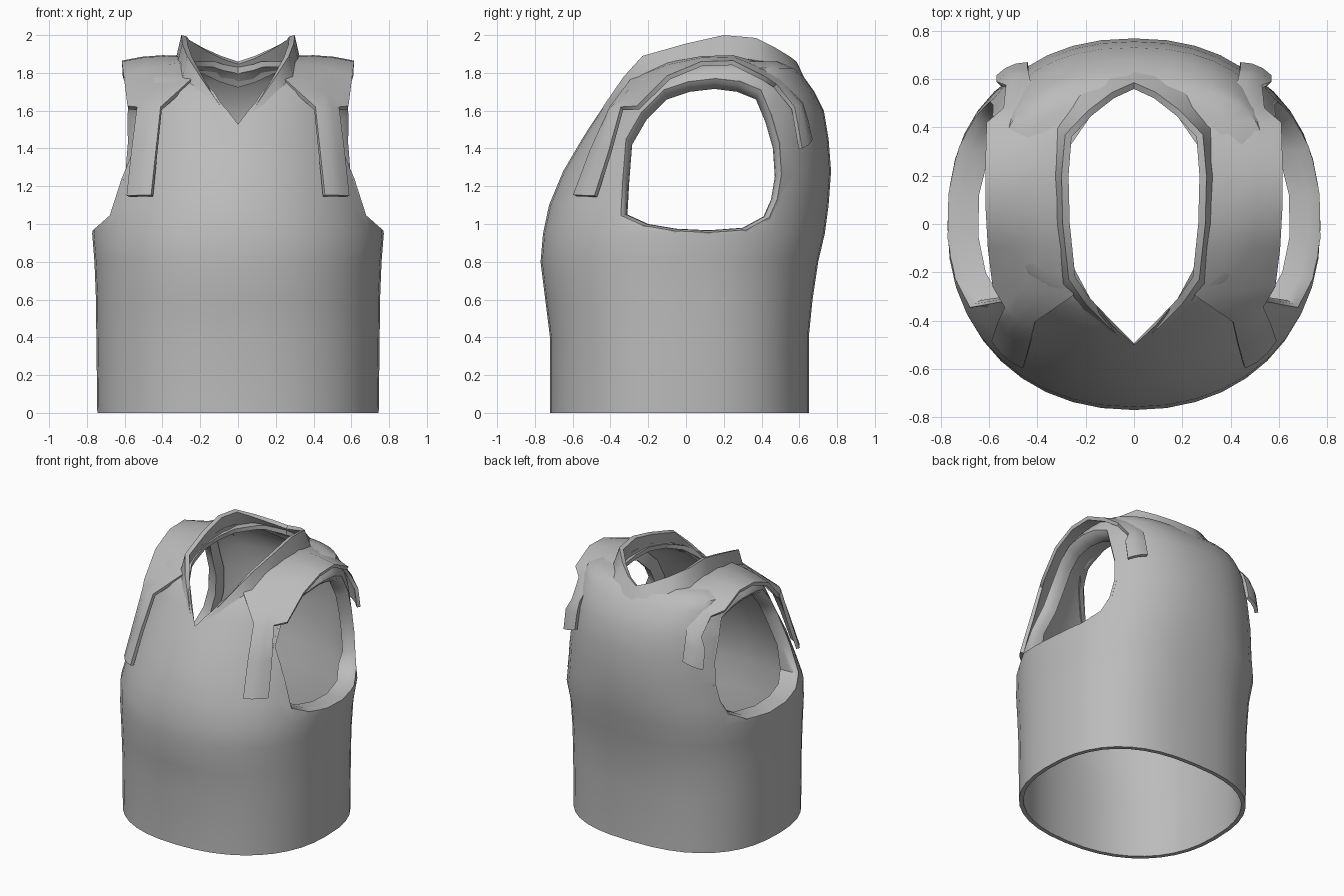
import bpy, bmesh, math
from mathutils import Vector

if "Cube" in bpy.data.objects:
    bpy.data.objects.remove(bpy.data.objects["Cube"])

grey = bpy.data.materials.new("plain grey")
grey.use_nodes = True
COL = (0.5, 0.5, 0.5, 1)
grey.diffuse_color = COL
grey.node_tree.nodes["Principled BSDF"].inputs["Base Color"].default_value = COL

# Torso rings: height, front y, back y, half width, squareness of the front
RINGS = [(0, -.72, .65, .745, 2.25), (.4, -.72, .65, .75, 2.25), (.6, -.745, .67, .752, 2.2),
         (.8, -.77, .70, .76, 2.15), (.95, -.757, .735, .772, 2.15), (1.1, -.725, .755, .755, 2.0),
         (1.28, -.65, .768, .72, 2.0), (1.45, -.55, .755, .685, 2.0), (1.6, -.455, .73, .645, 2.1),
         (1.7, -.38, .68, .605, 2.3), (1.77, -.3, .63, .585, 2.4), (1.825, -.16, .575, .55, 2.6),
         (1.86, .0, .5, .45, 2.6)]
SEG = 40
BACK = .25      # the back is a little squarer than the front


def ring_at(z):
    for a, b in zip(RINGS, RINGS[1:]):
        if z <= b[0]:
            t = (z - a[0]) / (b[0] - a[0])
            return [p + (q - p) * t for p, q in zip(a, b)]
    return list(RINGS[-1])


def side_x(y, z):
    """Half width of the torso at a given y and z."""
    _, f, b, w, n = ring_at(z)
    v = (y - (f + b) / 2) / ((b - f) / 2)
    if v > 0:
        n += BACK
    return w * (1 - min(1, abs(v)) ** n) ** (1 / n)


def top_z(x, y):
    """Height of the torso surface at a point."""
    lo, hi = 1.2, RINGS[-1][0]
    for _ in range(30):
        mid = (lo + hi) / 2
        if side_x(y, mid) > abs(x):
            lo = mid
        else:
            hi = mid
    return lo


def make(name, rows, closed=False, cap=0, thick=0.0, offset=-1):
    """Skin a list of point rows with quads."""
    bm = bmesh.new()
    vr = [[bm.verts.new(p) for p in r] for r in rows]
    n = len(rows[0])
    for a, b in zip(vr, vr[1:]):
        for i in range(n if closed else n - 1):
            j = (i + 1) % n
            bm.faces.new((a[i], a[j], b[j], b[i]))
    if cap:
        bm.faces.new(vr[-1])
    if cap == 2:
        bm.faces.new(vr[0][::-1])
        bmesh.ops.recalc_face_normals(bm, faces=bm.faces)
    me = bpy.data.meshes.new(name)
    bm.to_mesh(me)
    bm.free()
    ob = bpy.data.objects.new(name, me)
    bpy.context.collection.objects.link(ob)
    me.materials.append(grey)
    if thick:
        m = ob.modifiers.new("thickness", 'SOLIDIFY')
        m.thickness, m.offset = thick, offset
    return ob


def smooth(ob, angle=40):
    bpy.ops.object.select_all(action='DESELECT')
    ob.select_set(True)
    bpy.context.view_layer.objects.active = ob
    for m in list(ob.modifiers):
        bpy.ops.object.modifier_apply(modifier=m.name)
    bpy.ops.object.shade_smooth_by_angle(angle=math.radians(angle))


def power(v, e):
    return math.copysign(abs(v) ** e, v)


# Torso shell
rows = []
for z, f, b, w, n in RINGS:
    row = []
    for i in range(SEG):
        c, s = math.cos(2 * math.pi * i / SEG), math.sin(2 * math.pi * i / SEG)
        e = 2 / (n + BACK if s > 0 else n)
        row.append((w * power(c, e), (f + b) / 2 + (b - f) / 2 * power(s, e), z))
    rows.append(row)
torso = make("torso_shell", rows, closed=True, cap=1, thick=.03)

# Armhole outline (y, z), its wider outer edge and its lining edge
HOLE = [(-.31, 1.05), (-.2, 1.0), (-.05, .975), (.12, .967), (.3, .98), (.41, 1.04), (.45, 1.13),
        (.47, 1.25), (.46, 1.4), (.42, 1.54), (.37, 1.66), (.27, 1.7), (.15, 1.715), (.02, 1.7),
        (-.1, 1.66), (-.21, 1.55), (-.285, 1.42), (-.3, 1.23)]


def grow(k, zc, top):
    return [(.08 + (y - .08) * k, min(top, zc + (z - zc) * k)) for y, z in HOLE]


EDGE = grow(1.09, 1.1, 1.78)
LINING = grow(1.2, 1.25, 1.75)

# Neck opening (x, y), right half then mirrored
HALF = [(0, -.5), (.09, -.42), (.18, -.31), (.25, -.18), (.275, 0), (.28, .18), (.26, .33),
        (.17, .46), (.08, .53), (0, .565)]
mirrored = lambda pts: pts + [(-p[0], *p[1:]) for p in pts[-2:0:-1]]

arm_cutter = make("arm_cutter", [[(x, y, z) for y, z in EDGE] for x in (-1, 1)], True, 2)
neck_cutter = make("neck_cutter", [[(x, y, z) for x, y in mirrored(HALF)] for z in (1.38, 2.2)],
                   True, 2)
for c in (arm_cutter, neck_cutter):
    c.hide_render = True
    m = torso.modifiers.new("cut", 'BOOLEAN')
    m.operation, m.object, m.solver = 'DIFFERENCE', c, 'EXACT'
smooth(torso)
for c in (arm_cutter, neck_cutter):
    bpy.data.objects.remove(c)

# Rounded armhole rims, turned in and carried on as a lining
for side, s in (("left", 1), ("right", -1)):
    rim = [[], [], [], [], []]
    for (ye, ze), (yh, zh), (yl, zl) in zip(EDGE, HOLE, LINING):
        x = side_x(ye, ze)
        d = .125 if zh < 1.06 else .08
        rim[0].append((s * (x + .002), ye, ze))
        rim[1].append((s * (x - .012), ye * .6 + yh * .4, ze * .6 + zh * .4))
        rim[2].append((s * (x - .045), ye * .15 + yh * .85, ze * .15 + zh * .85))
        rim[3].append((s * (x - d), yh, zh))
        rim[4].append((s * (side_x(yl, zl) - .06), yl, zl))
    smooth(make(side + "_armhole_rim", rim[::s], True, thick=.015), 60)

# Standing collar: flared base on the torso, top edge (x, y, z)
BASE = [(0, -.525), (.11, -.455), (.21, -.36), (.295, -.25), (.325, 0), (.335, .2), (.32, .4),
        (.22, .55), (.1, .62), (0, .645)]
TOP = [(0, -.52, 1.49), (.10, -.43, 1.635), (.20, -.33, 1.78), (.27, -.23, 1.89), (.295, 0, 1.955),
       (.30, .2, 2.0), (.285, .37, 1.985), (.19, .47, 1.935), (.09, .545, 1.89), (0, .585, 1.86)]
base = [(x, y, top_z(x, y) - .012) for x, y in BASE]
smooth(make("collar", [mirrored(base), mirrored(TOP)], True, thick=.03), 45)

# Shoulder pads with front strap and back tab: inner edge, outer edge
PAD = [((.46, -.598, 1.155), (.59, -.485, 1.15)),
       ((.435, -.51, 1.39), (.565, -.41, 1.385)),
       ((.41, -.405, 1.62), (.535, -.345, 1.62)),
       ((.25, -.295, 1.765), (.585, -.26, 1.625)),
       ((.275, -.1, 1.855), (.605, -.1, 1.785)),
       ((.29, .08, 1.885), (.615, .08, 1.86)),
       ((.29, .25, 1.89), (.615, .25, 1.865)),
       ((.28, .41, 1.865), (.61, .42, 1.78)),
       ((.40, .47, 1.815), (.54, .48, 1.74)),
       ((.435, .62, 1.64), (.53, .575, 1.62)),
       ((.44, .645, 1.56), (.57, .59, 1.54)),
       ((.44, .67, 1.45), (.57, .615, 1.40))]
for side, s in (("left", 1), ("right", -1)):
    rws = []
    for i, (a, b) in enumerate(PAD):
        a, b = Vector(a), Vector(b)
        bump = Vector((0, 0, .012)) if 2 < i < 8 else Vector((.006, math.copysign(.012, a.y), 0))
        row = [a, (a * 2 + b) / 3 + bump, (a + b * 2) / 3 + bump, b]
        rws.append([(s * p.x, p.y, p.z) for p in row][::s])
    smooth(make(side + "_shoulder_pad", rws, thick=.025), 45)
